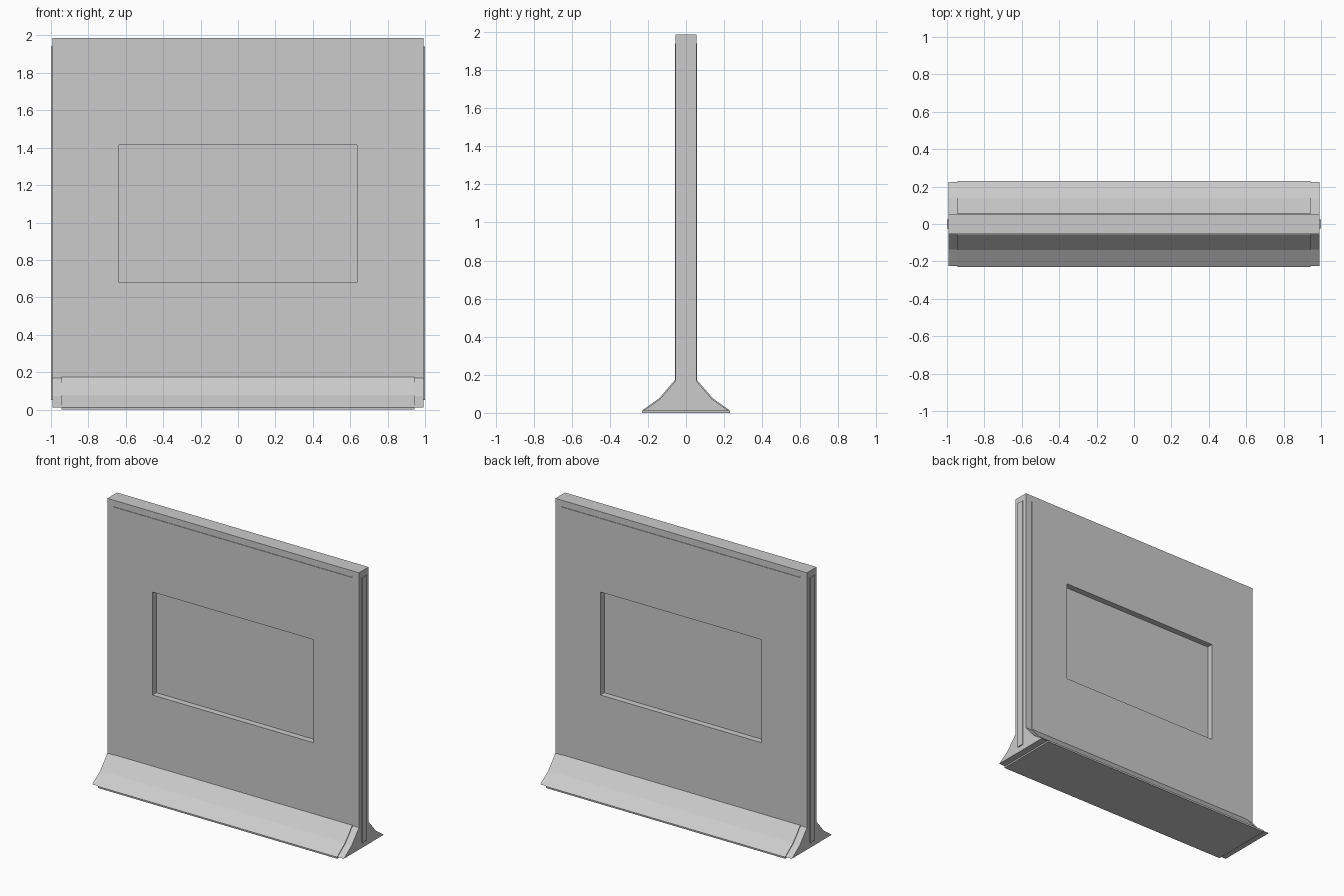
import bpy, bmesh

if "Cube" in bpy.data.objects:
    bpy.data.objects.remove(bpy.data.objects["Cube"])


def finish(name, bm):
    bmesh.ops.recalc_face_normals(bm, faces=bm.faces)
    me = bpy.data.meshes.new(name)
    bm.to_mesh(me)
    bm.free()
    ob = bpy.data.objects.new(name, me)
    bpy.context.collection.objects.link(ob)
    return ob


def box(name, lo, hi):
    bm = bmesh.new()
    bmesh.ops.create_cube(bm, size=1)
    for v in bm.verts:
        for i in range(3):
            v.co[i] = lo[i] + (v.co[i] + 0.5) * (hi[i] - lo[i])
    return finish(name, bm)


def extrude_profile(name, half, hx):
    """Mirror a half (y, z) profile and extrude it along x."""
    pts = half + [(-y, z) for y, z in reversed(half)]
    bm = bmesh.new()
    face = bm.faces.new([bm.verts.new((-hx, y, z)) for y, z in pts])
    ext = bmesh.ops.extrude_face_region(bm, geom=[face])["geom"]
    verts = [g for g in ext if isinstance(g, bmesh.types.BMVert)]
    bmesh.ops.translate(bm, verts=verts, vec=(2 * hx, 0, 0))
    if not any(f is face for f in bm.faces):
        bm.faces.new([v for v in bm.verts if v.co.x < 0])
    return finish(name, bm)


def combine(target, tool, op):
    mod = target.modifiers.new(op.lower(), 'BOOLEAN')
    mod.operation = op
    mod.solver = 'EXACT'
    mod.object = tool
    bpy.context.view_layer.objects.active = target
    bpy.ops.object.modifier_apply(modifier=mod.name)
    bpy.data.objects.remove(tool)


# Upright panel with its flared foot
panel = extrude_profile("standing_panel", [
    (0.225, 0.011), (0.137, 0.072), (0.054, 0.168), (0.054, 1.986)], 0.993)

# Slightly raised centre of the faces, foot and underside
combine(panel, extrude_profile("raised_centre", [
    (0.23, 0.0), (0.231, 0.012), (0.140, 0.077), (0.058, 0.173), (0.058, 1.94)],
    0.943), 'UNION')

# Raised strips on both ends
for s in (-1, 1):
    x = sorted((s * 0.96, s * 1.0))
    combine(panel, box("end_strip", (x[0], -0.025, 0.05), (x[1], 0.025, 1.94)),
            'UNION')

# Rectangular recess on front and back
for s in (-1, 1):
    y = sorted((s * 0.014, s * 0.3))
    combine(panel, box("recess_cutter", (-0.635, y[0], 0.68), (0.635, y[1], 1.415)),
            'DIFFERENCE')
